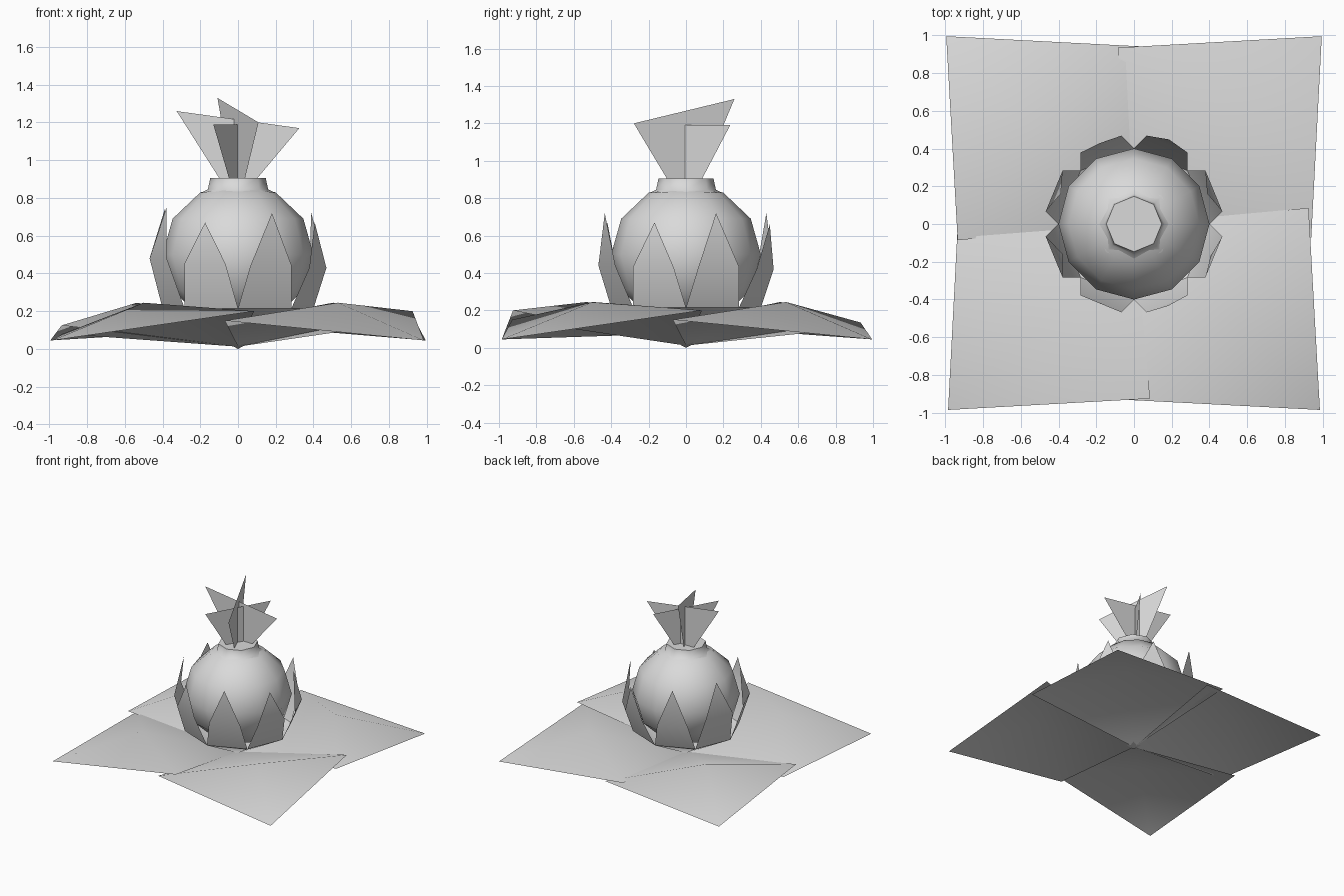
import bpy
import bmesh
from math import sin, cos, radians
from mathutils import Vector, Matrix

cube = bpy.data.objects.get("Cube")
if cube:
    bpy.data.objects.remove(cube, do_unlink=True)

grey = bpy.data.materials.new("plain_grey")
grey.use_nodes = True
COLOUR = (0.7, 0.7, 0.7, 1)
grey.diffuse_color = COLOUR
grey.node_tree.nodes["Principled BSDF"].inputs["Base Color"].default_value = COLOUR


def polar(radius, degrees, z):
    a = radians(degrees)
    return Vector((radius * cos(a), radius * sin(a), z))


def finish(name, bm, smooth=True):
    mesh = bpy.data.meshes.new(name)
    bm.to_mesh(mesh)
    bm.free()
    mesh.materials.append(grey)
    for poly in mesh.polygons:
        poly.use_smooth = smooth
    obj = bpy.data.objects.new(name, mesh)
    bpy.context.collection.objects.link(obj)


def add_face(bm, points):
    bm.faces.new([bm.verts.new(p) for p in points])


# Four broad ground leaves, each peaked in the middle and overlapping the next
LEAVES = (("front_left", 0.15, 0.2, 1.0), ("back_left", 0.15, 0.135, 1.01),
          ("back_right", 0.11, 0.125, 1.01), ("front_right", 0.08, 0.2, 1.0))
for k, (name, under_z, over_z, size) in enumerate(LEAVES):
    turn = Matrix.Rotation(radians(90 * k), 3, "Z") @ Matrix.Diagonal((size, size, 1))
    bm = bmesh.new()
    rim = [(0, 0, 0.012), (-0.07, -0.93, under_z), (0.985, -0.985, 0.045),
           (0.925, 0.085, over_z)]
    ring = [bm.verts.new(turn @ Vector(p)) for p in rim]
    peak = bm.verts.new(turn @ Vector((0.53, -0.5, 0.245)))
    for i in range(4):
        bm.faces.new((ring[i], ring[(i + 1) % 4], peak))
    finish("ground_leaf_" + name, bm)

# Round bulb
bm = bmesh.new()
bmesh.ops.create_uvsphere(bm, u_segments=12, v_segments=6, radius=0.4)
bmesh.ops.scale(bm, vec=(1, 1, 0.95), verts=bm.verts)
bmesh.ops.translate(bm, vec=(0, 0, 0.5), verts=bm.verts)
finish("bulb", bm)

# Eight pointed petals around the bulb: tip radius, tip height, widest height
PETALS = ((0.42, 0.72, 0.43), (0.485, 0.66, 0.42), (0.465, 0.72, 0.42), (0.42, 0.74, 0.48),
          (0.41, 0.75, 0.48), (0.455, 0.67, 0.45), (0.47, 0.72, 0.44), (0.44, 0.67, 0.43))
for k, (tip_r, tip_z, wide_z) in enumerate(PETALS):
    mid = 45 * k + 22.5
    bm = bmesh.new()
    base = [polar(0.4, mid + s * 22.5, 0.215) for s in (-1, 1)]
    wide = [polar(0.473, mid + s * 14.5, wide_z) for s in (-1, 1)]
    add_face(bm, (base[0], base[1], wide[1], wide[0]))
    add_face(bm, (wide[0], wide[1], polar(tip_r, mid, tip_z)))
    bmesh.ops.remove_doubles(bm, verts=bm.verts, dist=0.0005)
    finish(f"petal_{k + 1}", bm)

# Underside of the petal cup, tapering to a point between the leaves
bm = bmesh.new()
ring = [bm.verts.new(polar(0.4, 45 * k, 0.215)) for k in range(8)]
point = bm.verts.new((0, 0, 0))
for k in range(8):
    bm.faces.new((ring[(k + 1) % 8], ring[k], point))
finish("cup_underside", bm)

# Flared neck collar, closed on top
bm = bmesh.new()
rings = [[bm.verts.new(polar(r, 45 * i, z)) for i in range(8)]
         for r, z in ((0.21, 0.82), (0.16, 0.845), (0.147, 0.905))]
for low, high in zip(rings, rings[1:]):
    for i in range(8):
        j = (i + 1) % 8
        bm.faces.new((low[i], low[j], high[j], high[i]))
finish("collar", bm)
bm = bmesh.new()
add_face(bm, [polar(0.147, 45 * i, 0.905) for i in range(8)])
finish("collar_top", bm, False)

# Three crossed flaring blades: angle, reach, far-end height, near-end height, y shift
for name, angle, reach, high, low, shift in (("wide", 0, 0.325, 1.17, 1.26, 0.04),
                                             ("tall", 112, 0.29, 1.33, 1.2, -0.01),
                                             ("short", 241, 0.27, 1.19, 1.19, 0)):
    bm = bmesh.new()
    add_face(bm, (polar(0.09, angle, 0.89), polar(0.09, angle + 180, 0.89),
                  polar(reach, angle + 180, low), polar(reach, angle, high)))
    bmesh.ops.translate(bm, vec=(0, shift, 0), verts=bm.verts)
    finish("crown_blade_" + name, bm, False)
